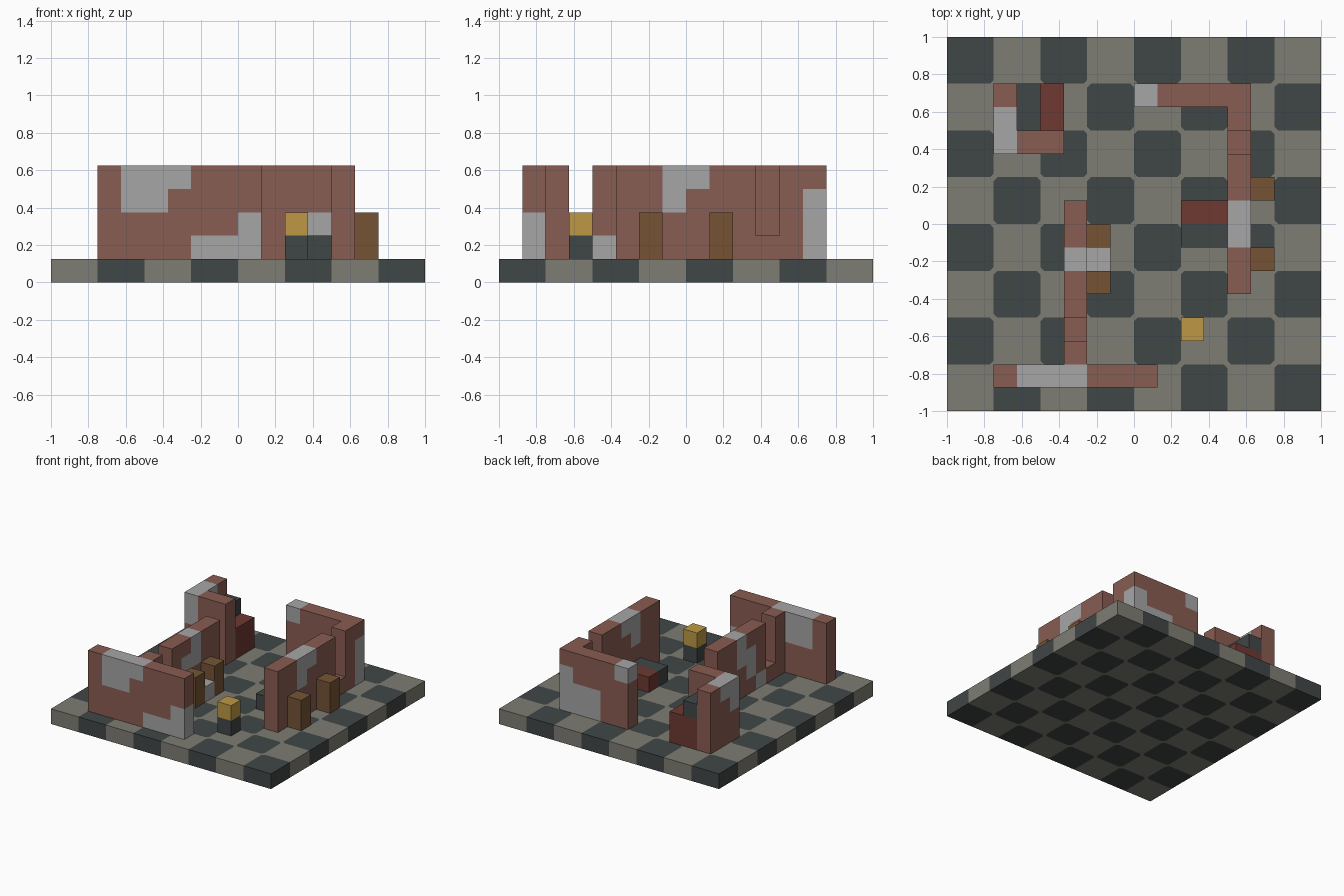
import bpy
import bmesh
from mathutils import Vector

U = 0.125  # edge length of one building block

if "Cube" in bpy.data.objects:
    bpy.data.objects.remove(bpy.data.objects["Cube"])


def make_material(name, rgb):
    """Make a flat material from an sRGB colour given in 0-255."""
    linear = [((c / 255 + 0.055) / 1.055) ** 2.4 for c in rgb] + [1.0]
    mat = bpy.data.materials.new(name)
    mat.use_nodes = True
    mat.diffuse_color = linear
    shader = mat.node_tree.nodes["Principled BSDF"]
    shader.inputs["Base Color"].default_value = linear
    shader.inputs["Roughness"].default_value = 0.9
    return mat


STONE = make_material("floor_stone", (126, 125, 115))
DARK = make_material("dark_slate", (64, 70, 70))
BRICK = make_material("red_brick", (137, 93, 82))
PLASTER = make_material("pale_plaster", (166, 166, 166))
WOOD = make_material("brown_wood", (117, 84, 53))
GOLD = make_material("lamp_gold", (190, 153, 69))
CLOTH = make_material("dark_red_cloth", (110, 56, 50))


def cells_in(lo, hi):
    return [(x, y, z) for x in range(lo[0], hi[0])
            for y in range(lo[1], hi[1]) for z in range(lo[2], hi[2])]


def block_mesh(cells, size):
    """Skin a dictionary of cell -> material index with outer faces only."""
    bm = bmesh.new()
    corners = {}

    def corner(p):
        if p not in corners:
            corners[p] = bm.verts.new((p[0] * size - 1, p[1] * size - 1, p[2] * U))
        return corners[p]

    for cell, index in cells.items():
        for axis in range(3):
            a, b = (axis + 1) % 3, (axis + 2) % 3
            for side in (0, 1):
                beside = list(cell)
                beside[axis] += 2 * side - 1
                if tuple(beside) in cells:
                    continue
                loop = []
                for da, db in ((0, 0), (1, 0), (1, 1), (0, 1)):
                    p = list(cell)
                    p[axis] += side
                    p[a] += da
                    p[b] += db
                    loop.append(corner(tuple(p)))
                face = bm.faces.new(loop if side else loop[::-1])
                face.material_index = index
    return bm


def finish(name, bm, mats):
    mesh = bpy.data.meshes.new(name)
    bm.to_mesh(mesh)
    bm.free()
    for mat in mats:
        mesh.materials.append(mat)
    obj = bpy.data.objects.new(name, mesh)
    bpy.context.collection.objects.link(obj)


def wall(name, solids, patches=(), gaps=()):
    """Brick wall from boxes of blocks, with plaster patches and openings."""
    cells = {c: 0 for box in solids for c in cells_in(*box)}
    for box in patches:
        cells.update((c, 1) for c in cells_in(*box) if c in cells)
    for box in gaps:
        for c in cells_in(*box):
            cells.pop(c, None)
    finish(name, block_mesh(cells, U), [BRICK, PLASTER])


def box(name, lo, hi, mat):
    bm = bmesh.new()
    bmesh.ops.create_cube(bm, size=1)
    lo, hi = Vector(lo) * U, Vector(hi) * U
    bmesh.ops.scale(bm, vec=hi - lo, verts=bm.verts)
    bmesh.ops.translate(bm, vec=(lo + hi) / 2 - Vector((1, 1, 0)), verts=bm.verts)
    finish(name, bm, [mat])


# Checkered floor: stone joins between the dark tiles' clipped corners
floor = block_mesh({c: (c[0] + c[1]) % 2 for c in cells_in((0, 0, 0), (8, 8, 1))}, 0.25)
inner = [v for v in floor.verts if max(abs(v.co.x), abs(v.co.y)) < 0.99]
clipped = bmesh.ops.bevel(floor, geom=inner, offset=0.02, segments=1,
                          affect='VERTICES', profile=0.5)
for face in clipped["faces"]:
    if face.calc_area() < 0.005:
        face.material_index = 0
finish("checkered_floor", floor, [STONE, DARK])

# Ruined walls
wall("front_wall", [((2, 1, 1), (9, 2, 5))],
     patches=[((3, 1, 4), (6, 2, 5)), ((3, 1, 3), (5, 2, 4)),
              ((6, 1, 1), (9, 2, 2)), ((8, 1, 2), (9, 2, 3))])
wall("right_wall", [((5, 2, 1), (6, 9, 5))],
     patches=[((5, 6, 3), (6, 7, 5)), ((5, 5, 2), (6, 6, 4)),
              ((5, 4, 1), (6, 5, 2))],
     gaps=[((5, 3, 2), (6, 4, 5))])
wall("left_wall", [((12, 5, 1), (13, 13, 5))],
     patches=[((12, 7, 4), (13, 9, 5)), ((12, 7, 3), (13, 8, 4))],
     gaps=[((12, 11, 2), (13, 12, 5))])
wall("back_wall", [((8, 13, 1), (13, 14, 5))],
     patches=[((8, 13, 4), (9, 14, 5)), ((12, 13, 1), (13, 14, 4)),
              ((10, 13, 1), (12, 14, 3))])
wall("corner_wall", [((2, 11, 1), (3, 14, 5)), ((3, 11, 1), (5, 12, 5))],
     patches=[((2, 11, 4), (3, 13, 5)), ((2, 11, 3), (3, 12, 4))])

# Wooden stools beside the two long walls
for side, x, rows in (("right", 6, (5, 7)), ("left", 13, (6, 9))):
    for place, y in zip(("front", "back"), rows):
        box(f"{side}_{place}_stool", (x, y, 1), (x + 1, y + 1, 3), WOOD)
box("low_table", (6, 6, 1), (7, 7, 2), PLASTER)

# Lamp, bench and seat
box("lamp_base", (10, 3, 1), (11, 4, 2), DARK)
box("lamp_light", (10, 3, 2), (11, 4, 3), GOLD)
box("bench_slate", (10, 7, 1), (12, 8, 2), DARK)
box("bench_cushion", (10, 8, 1), (12, 9, 2), CLOTH)
box("seat", (3, 12, 1), (5, 14, 3), CLOTH)
box("seat_back", (3, 12, 3), (4, 14, 4), DARK)
